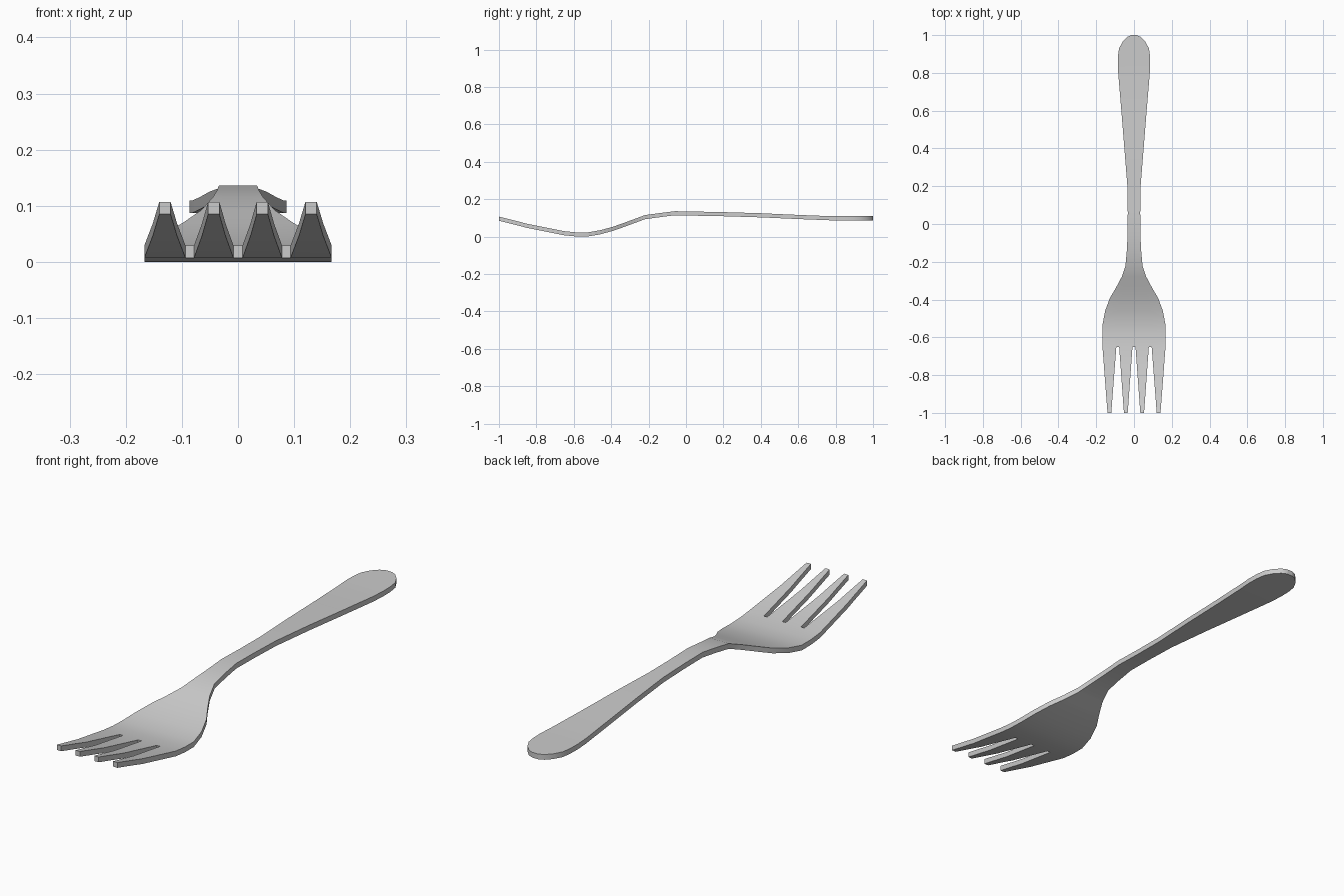
import bpy, bmesh

if "Cube" in bpy.data.objects:
    bpy.data.objects.remove(bpy.data.objects["Cube"])

THICK = 0.022

# Underside height along the length: (y, z)
CURVE = [(-1.0, .085), (-.92, .065), (-.85, .047), (-.75, .027), (-.65, .007),
         (-.59, .001), (-.53, 0), (-.43, .017), (-.33, .052), (-.22, .093),
         (-.14, .104), (-.06, .114), (.2, .109), (.4, .103), (.6, .094),
         (.78, .087), (1.0, .087)]

# Half-width of the head, neck and handle: (y, w)
OUTLINE = [(-.65, .167), (-.59, .167), (-.53, .166), (-.46, .153), (-.39, .127),
           (-.34, .097), (-.28, .065), (-.22, .045), (-.14, .038), (-.06, .034),
           (.06, .033), (.2, .035), (.4, .051), (.6, .067), (.78, .082),
           (.84, .086), (.89, .085), (.93, .079), (.965, .06), (.99, .036),
           (1.0, .014)]

# Tine edges at the root, as a fraction of the half-width
COLUMNS = [-1, -.56, -.47, -.048, .048, .47, .56, 1]


def height(y):
    for (y0, z0), (y1, z1) in zip(CURVE, CURVE[1:]):
        if y <= y1:
            return z0 + (z1 - z0) * (y - y0) / (y1 - y0)
    return CURVE[-1][1]


def row(bm, y, xs):
    return [bm.verts.new((x, y, height(y))) for x in xs]


def bridge(bm, a, b):
    for i in range(len(a) - 1):
        bm.faces.new((a[i], a[i + 1], b[i + 1], b[i]))


bm = bmesh.new()

# Head, neck and handle
rows = [row(bm, y, [c * w for c in COLUMNS]) for y, w in OUTLINE]
for a, b in zip(rows, rows[1:]):
    bridge(bm, a, b)

# Four tapered tines growing from the head
for k in range(4):
    prev = rows[0][2 * k:2 * k + 2]
    x0, x1 = prev[0].co.x, prev[1].co.x
    mid, half = (x0 + x1) / 2, (x1 - x0) / 2
    for y in (-.75, -.85, -.92, -1.0):
        t = (-.65 - y) / .35
        w = half + (.010 - half) * t
        new = row(bm, y, [mid - w, mid + w])
        bridge(bm, new, prev)
        prev = new

# Give the sheet its thickness
res = bmesh.ops.extrude_face_region(bm, geom=bm.faces[:], use_keep_orig=True)
for v in res["geom"]:
    if isinstance(v, bmesh.types.BMVert):
        v.co.z += THICK
bmesh.ops.recalc_face_normals(bm, faces=bm.faces[:])

mesh = bpy.data.meshes.new("fork")
bm.to_mesh(mesh)
bm.free()
fork = bpy.data.objects.new("fork", mesh)
bpy.context.collection.objects.link(fork)
bpy.context.view_layer.objects.active = fork
fork.select_set(True)
bpy.ops.object.shade_smooth_by_angle()
